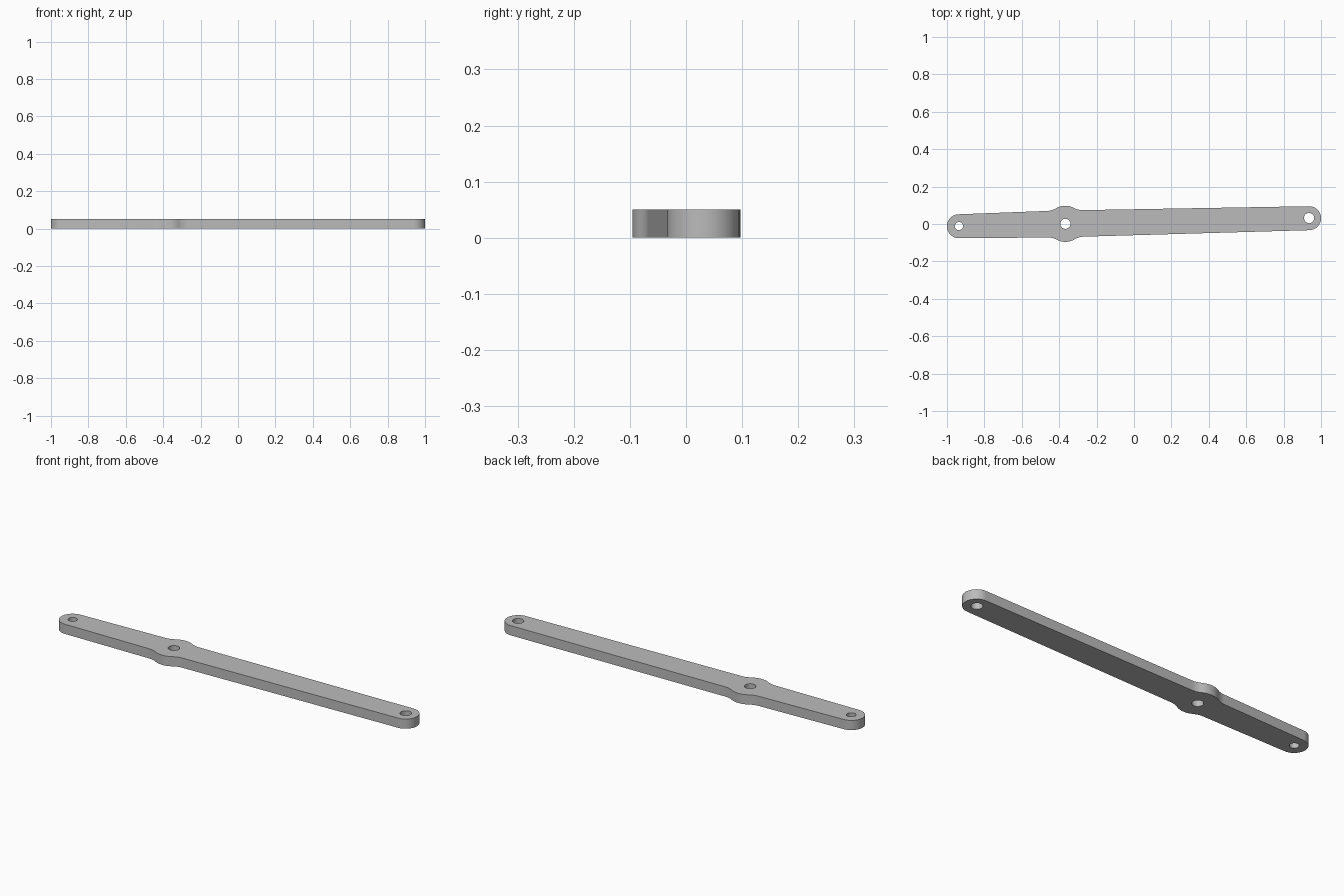
import bpy, bmesh
from math import sin, cos, pi, sqrt, atan2
from mathutils import Vector

cube = bpy.data.objects.get("Cube")
if cube:
    bpy.data.objects.remove(cube, do_unlink=True)

THICK = 0.05
END_R = 0.064
HUB_R = 0.0965
ARM_H = 0.071          # half width of the arm where it meets the hub
FILLET = 0.0965
LEFT = Vector((-0.936, -0.011))
RIGHT = Vector((0.936, 0.032))
HUB = Vector((-0.367, 0.001))
tilt = (RIGHT - LEFT).normalized()


def arc(cx, cy, r, a0, a1, n):
    """Points on an arc, including both ends."""
    return [(cx + r * cos(a0 + (a1 - a0) * i / n),
             cy + r * sin(a0 + (a1 - a0) * i / n)) for i in range(n + 1)]


def place(p):
    """Turn a point given along the bar, measured from the hub, into x and y."""
    return (HUB.x + tilt.x * p[0] - tilt.y * p[1],
            HUB.y + tilt.y * p[0] + tilt.x * p[1])


# Upper half of the outline, from the right tip to the left tip
xl = -(LEFT - HUB).length
xr = (RIGHT - HUB).length
dx = sqrt((HUB_R + FILLET) ** 2 - (ARM_H + FILLET) ** 2)
a = atan2(ARM_H + FILLET, dx)
half = arc(xr, 0, END_R, 0, pi / 2, 16)
half += arc(dx, ARM_H + FILLET, FILLET, -pi / 2, a - pi, 8)
half += arc(0, 0, HUB_R, a, pi - a, 16)[1:]
half += arc(-dx, ARM_H + FILLET, FILLET, -a, -pi / 2, 8)[1:]
half += arc(xl, 0, END_R, pi / 2, pi, 16)
outline = half + [(x, -y) for x, y in reversed(half[1:-1])]

# Bar profile with three holes, extruded to a plate
curve = bpy.data.curves.new("link_bar_profile", 'CURVE')
curve.dimensions = '2D'
curve.fill_mode = 'BOTH'
curve.extrude = THICK / 2


def add_loop(points):
    spline = curve.splines.new('POLY')
    spline.points.add(len(points) - 1)
    for sp, (x, y) in zip(spline.points, points):
        sp.co = (x, y, 0, 1)
    spline.use_cyclic_u = True


add_loop([place(p) for p in outline])
for centre, radius in ((LEFT, 0.022), (HUB, 0.027), (RIGHT, 0.027)):
    add_loop(arc(centre.x, centre.y, radius, 0, 2 * pi, 32)[:-1])

helper = bpy.data.objects.new("profile_helper", curve)
bpy.context.collection.objects.link(helper)
mesh = bpy.data.meshes.new_from_object(
    helper.evaluated_get(bpy.context.evaluated_depsgraph_get()))
bpy.data.objects.remove(helper, do_unlink=True)

# Weld the caps to the walls and stand the plate on the floor
bm = bmesh.new()
bm.from_mesh(mesh)
bmesh.ops.remove_doubles(bm, verts=bm.verts, dist=0.00005)
bmesh.ops.translate(bm, verts=bm.verts, vec=(0, 0, THICK / 2))
bmesh.ops.recalc_face_normals(bm, faces=bm.faces)
bm.to_mesh(mesh)
bm.free()

bar = bpy.data.objects.new("link_bar", mesh)
bpy.context.collection.objects.link(bar)

# Plain grey metal
grey = bpy.data.materials.new("plain_grey")
grey.use_nodes = True
colour = (0.5, 0.5, 0.5, 1)
grey.diffuse_color = colour
grey.node_tree.nodes["Principled BSDF"].inputs["Base Color"].default_value = colour
mesh.materials.clear()
mesh.materials.append(grey)

bpy.ops.object.select_all(action='DESELECT')
bar.select_set(True)
bpy.context.view_layer.objects.active = bar
bpy.ops.object.shade_smooth_by_angle(angle=pi / 6)
